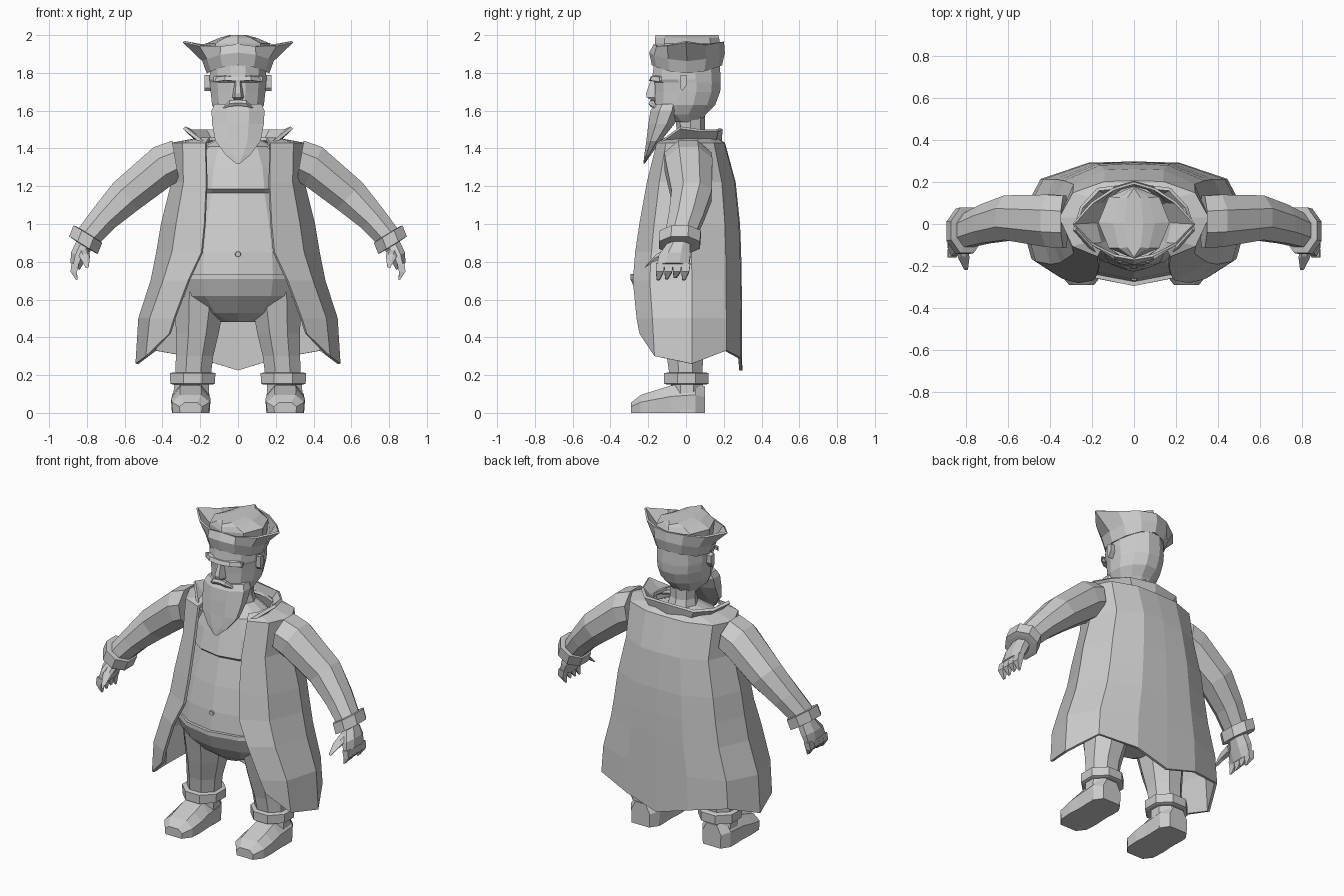
import bpy, bmesh, math
from mathutils import Vector as V

mat = bpy.data.materials.new("plain grey")
mat.diffuse_color = (0.6, 0.6, 0.6, 1)


def loft(name, rings, closed=True, caps=True, mirror=False, thick=0):
    """Skin a list of equal-length point rings, optionally mirrored in x."""
    bm = bmesh.new()
    rows = [[bm.verts.new(p) for p in r] for r in rings]
    n = len(rows[0])
    for a, b in zip(rows, rows[1:]):
        for i in range(n if closed else n - 1):
            j = (i + 1) % n
            bm.faces.new((a[i], a[j], b[j], b[i]))
    if closed and caps:
        bm.faces.new(rows[0][::-1])
        bm.faces.new(rows[-1])
    bmesh.ops.recalc_face_normals(bm, faces=bm.faces[:])
    me = bpy.data.meshes.new(name)
    bm.to_mesh(me)
    bm.free()
    me.materials.append(mat)
    ob = bpy.data.objects.new(name, me)
    bpy.context.collection.objects.link(ob)
    if mirror:
        m = ob.modifiers.new("mirror", 'MIRROR')
        m.merge_threshold = 0.002
    if thick:
        s = ob.modifiers.new("thickness", 'SOLIDIFY')
        s.thickness, s.offset = thick, 0
    return ob


def ring(c, u, v, n=8, turn=0):
    """Ellipse of n points around c with half axes u and v."""
    c, u, v = V(c), V(u), V(v)
    return [c + u * math.cos(t) + v * math.sin(t)
            for t in (math.tau * (i + turn) / n for i in range(n))]


def stack(name, rows, n=8, turn=0, mirror=False):
    """Loft of level ellipses; rows are (z, centre x, half x, front y, back y)."""
    return loft(name, [ring((cx, (f + b) / 2, z), (rx, 0, 0), (0, (b - f) / 2, 0), n, turn)
                       for z, cx, rx, f, b in rows], mirror=mirror)


# Torso with sagging chest over a round belly
stack("torso", [(1.46, 0, .09, -.07, .12), (1.41, 0, .2, -.14, .15), (1.3, 0, .26, -.175, .18),
                (1.185, 0, .28, -.21, .2), (1.165, 0, .28, -.185, .2), (1.0, 0, .33, -.23, .23),
                (.85, 0, .36, -.262, .25), (.73, 0, .37, -.275, .25)], 12)
stack("trouser_seat", [(.735, 0, .36, -.295, .25), (.71, 0, .37, -.295, .25),
                       (.62, 0, .35, -.255, .24), (.53, 0, .24, -.17, .19),
                       (.48, 0, .09, -.1, .12)], 12)
loft("navel", [ring((0, y, .84), (r, 0, 0), (0, 0, r), 8) for y, r in ((-.25, .018), (-.27, .014))])

# Legs and boots
stack("leg", [(.64, .2, .15, -.19, .17), (.42, .215, .122, -.14, .13), (.3, .23, .107, -.11, .1),
              (.17, .24, .1, -.09, .09)], 8, .5, mirror=True)
stack("boot_cuff", [(.15, .24, .115, -.11, .115), (.155, .24, .128, -.125, .13),
                    (.21, .24, .13, -.125, .13), (.215, .24, .11, -.1, .11)], 8, .5, mirror=True)
stack("boot_shaft", [(.0, .25, .105, -.09, .1), (.17, .245, .1, -.085, .095)], 8, .5, mirror=True)
loft("boot_foot", [[(.25 + sx * w, y, z * h) for sx, z in
                    ((-.95, 0), (-1, .6), (-.55, 1), (.55, 1), (1, .6), (.95, 0))]
                   for y, w, h in ((.1, .065, .14), (.05, .1, .16), (-.08, .1, .145), (-.16, .105, .12),
                                   (-.24, .1, .095), (-.29, .06, .055))], mirror=True)

# Long open coat: (z, half width, back y, front edge x, front edge y)
coat = []
for z, w, b, fx, fy in ((1.45, .2, .16, .15, -.11), (1.425, .35, .2, .17, -.15), (1.22, .345, .255, .165, -.2),
                        (1.0, .4, .278, .175, -.24), (.85, .425, .284, .19, -.262), (.7, .455, .287, .26, -.275),
                        (.5, .52, .288, .335, -.255), (.26, .535, .29, .36, -.24)):
    hem = (.16, .04, 0, .07, .03, -.035) if z < .3 else (0,) * 6
    xy = ((fx, fy), (fx * .4 + w * .63, fy * .68), (w, .03), (w * .82, b * .72), (w * .4, b * .98), (0, b))
    coat.append([(x, y, z + h) for (x, y), h in zip(xy, hem)])
loft("coat", coat, closed=False, mirror=True, thick=.016)
loft("collar", [[(.16, -.13, 1.40), (.2, -.04, 1.43), (.21, .06, 1.45), (.14, .15, 1.44), (0, .18, 1.43)],
                [(.185, -.14, 1.43), (.285, -.03, 1.51), (.25, .08, 1.495), (.17, .165, 1.495), (0, .185, 1.505)]],
     closed=False, mirror=True, thick=.018)

# Sleeves, cuffs and hands
loft("sleeve", [ring(c, u, (0, ry, 0), 8, .5) for c, u, ry in (
    ((.33, .01, 1.335), (.02, 0, .115), .135), ((.40, .015, 1.305), (.05, 0, .11), .135),
    ((.59, .03, 1.15), (.075, 0, .075), .115), ((.71, 0, 1.03), (.062, 0, .055), .1),
    ((.805, -.035, .92), (.055, 0, .045), .085))], mirror=True)
loft("sleeve_cuff", [ring(c, V((.078, 0, .048)) * k, (0, .112 * k, 0), 8, .5) for c, k in (
    ((.795, -.03, .95), .8), ((.795, -.03, .947), 1.05), ((.818, -.035, .888), 1.05),
    ((.818, -.035, .885), .8))], mirror=True)
loft("palm", [ring(c, (rx, 0, .02), (0, ry, 0), 8, .5) for c, rx, ry in (
    ((.815, -.04, .89), .045, .065), ((.845, -.06, .83), .042, .09),
    ((.863, -.07, .775), .026, .092))], mirror=True)
for i in range(4):
    y = -.135 + i * .045
    loft("finger_%d" % (i + 1), [ring((x, y - dy, z), (r, 0, .005), (0, r * 1.2, 0), 4, .5)
                                 for x, dy, z, r in ((.862, 0, .79, .027), (.87, .004, .745, .024),
                                                     (.855, .012, .705 + .006 * (i % 3), .009))], mirror=True)
loft("thumb", [ring(c, (r, 0, 0), (0, r * .5, r), 6) for c, r in (
    ((.82, -.1, .85), .034), ((.81, -.165, .82), .026), ((.8, -.215, .775), .01))], mirror=True)

# Neck and head
stack("neck", [(1.42, 0, .1, -.06, .13), (1.5, 0, .08, -.05, .1), (1.6, 0, .085, -.06, .1)])
stack("head", [(1.54, 0, .08, -.08, .08), (1.58, 0, .115, -.15, .11), (1.63, 0, .142, -.17, .16),
               (1.7, 0, .15, -.17, .187), (1.75, 0, .154, -.172, .19), (1.765, 0, .156, -.187, .19),
               (1.85, 0, .152, -.175, .185)], 12, .5)
loft("ear", [[(x, -.03 + dy, 1.75 + dz) for dy, dz in
              ((0, .04), (.035, .035), (.035, -.01), (.012, -.045), (0, -.03))]
             for x in (.145, .178)], mirror=True)
loft("brow", [[(x, y, z + dz) for y, z in ((-.14, 1.755), (fy, 1.757), (fy + .01, 1.78), (-.14, 1.785))]
              for x, fy, dz in ((0, -.197, 0), (.07, -.19, .003), (.13, -.135, -.004))], mirror=True)
loft("nose", [[(-w, -.155, z), (-w * .5, y, z), (w * .5, y, z), (w, -.155, z)]
              for z, w, y in ((1.765, .018, -.185), (1.69, .03, -.212), (1.67, .034, -.208), (1.655, .024, -.18))])
loft("moustache", [ring(c, (0, r, 0), (0, 0, r), 6) for c, r in (
    ((0, -.178, 1.642), .018), ((.045, -.18, 1.637), .018), ((.085, -.155, 1.612), .005))], mirror=True)
stack("beard", [(1.635, 0, .135, -.172, -.02), (1.6, 0, .152, -.195, -.02), (1.53, 0, .148, -.205, -.055),
                (1.44, 0, .13, -.213, -.13), (1.365, 0, .07, -.222, -.185),
                (1.32, 0, .012, -.226, -.218)], 8, .5)

# Hat: flared brim with side points and a ridged crown
low = [(math.sin(t) * .16, .005 - math.cos(t) * .18, 1.80 + .042 * math.cos(t) ** 2)
       for t in (math.pi * i / 6 for i in range(7))]
mid = [(x * 1.15, y * 1.08, z + .065) for x, y, z in low]
rim = [(0, -.165, 1.95), (.09, -.15, 1.94), (.2, -.095, 1.945), (.288, .0, 1.965),
       (.2, .1, 1.95), (.1, .165, 1.96), (0, .195, 1.965)]
loft("hat_brim", [low, mid, rim], closed=False, mirror=True, thick=.012)
stack("hat_crown", [(1.83, 0, .15, -.16, .18), (1.9, 0, .165, -.165, .18), (1.955, 0, .17, -.165, .18),
                    (1.985, 0, .1, -.165, .175), (2.0, 0, .045, -.16, .172)], 8)
